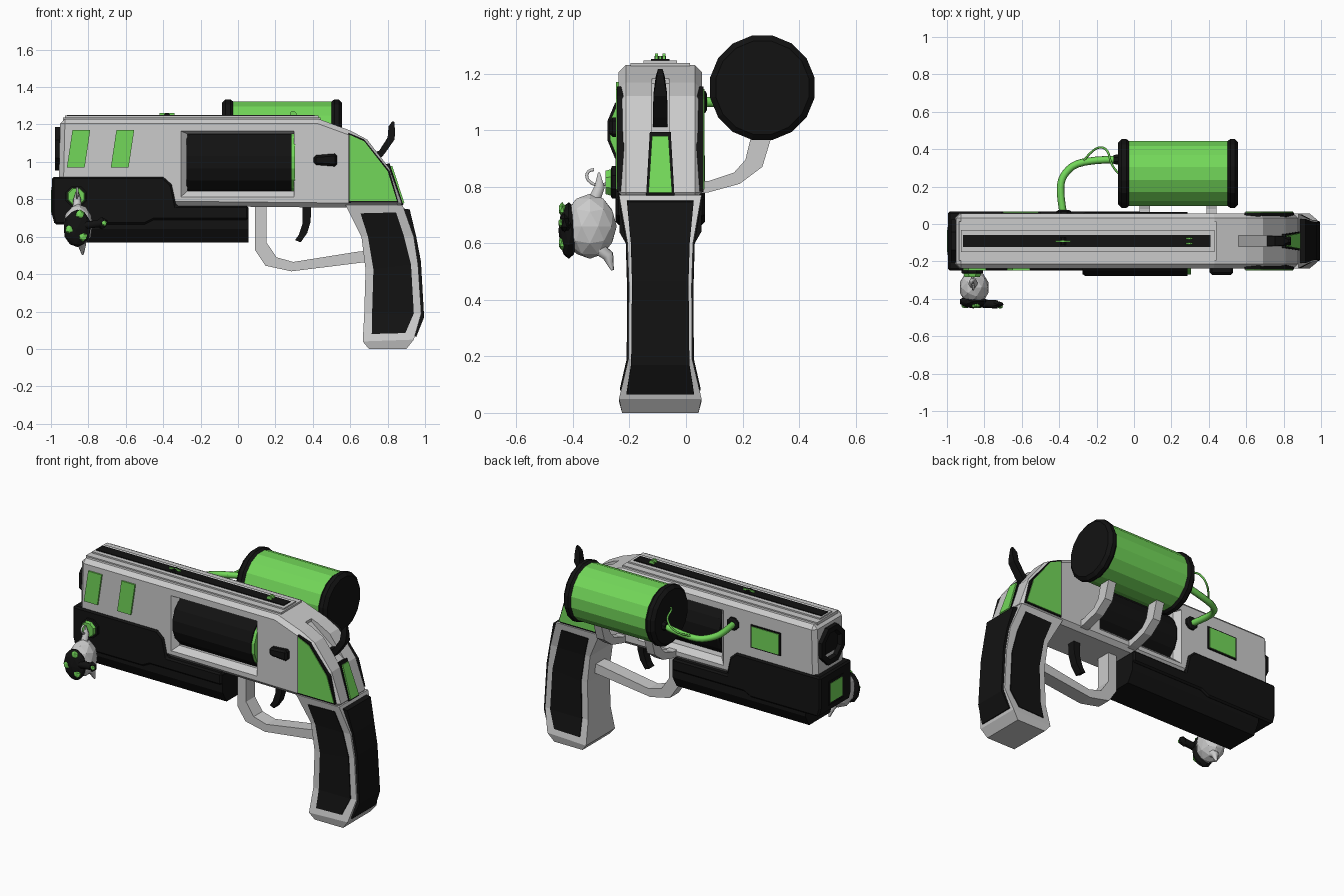
import bpy, bmesh, math
from mathutils import Vector, Matrix

CY = -0.091          # centre plane of the pistol
HW = 0.147           # half width of the frame

def material(name, rgb):
    m = bpy.data.materials.new(name)
    m.diffuse_color = (*rgb, 1)
    return m

BLACK = material("black", (0.006, 0.006, 0.006))
GREEN = material("green", (0.17, 0.68, 0.10))

def finish(name, data, col):
    ob = bpy.data.objects.new(name, data)
    bpy.context.collection.objects.link(ob)
    if col:
        data.materials.append(col)
    return ob

def loft(name, rings, col=None):
    bm = bmesh.new()
    vs = [[bm.verts.new(p) for p in r] for r in rings]
    n = len(vs[0])
    for a, b in zip(vs, vs[1:]):
        for i in range(n):
            bm.faces.new((a[i], a[(i + 1) % n], b[(i + 1) % n], b[i]))
    bm.faces.new(vs[0])
    bm.faces.new(vs[-1])
    bmesh.ops.recalc_face_normals(bm, faces=bm.faces)
    me = bpy.data.meshes.new(name)
    bm.to_mesh(me)
    bm.free()
    return finish(name, me, col)

def place(axis, t, p):
    return (t, p[0], p[1]) if axis == 'x' else (p[0], t, p[1])

def prism(name, pts, axis, a, b, col=None, bevel=0):
    ob = loft(name, [[place(axis, t, p) for p in pts] for t in (a, b)], col)
    if bevel:
        m = ob.modifiers.new("bevel", 'BEVEL')
        m.width, m.segments, m.limit_method, m.angle_limit = bevel, 1, 'ANGLE', math.radians(60)
    return ob

def rect(x0, x1, z0, z1):
    return [(x0, z0), (x1, z0), (x1, z1), (x0, z1)]

def lathe(name, axis, c, prof, n, col=None):
    ang = [2 * math.pi * (i + 0.5) / n for i in range(n)]
    return loft(name, [[place(axis, t, (c[0] + r * math.cos(a), c[1] + r * math.sin(a)))
                        for a in ang] for t, r in prof], col)

def tube(name, pts, r, col=None, radii=None, kind='NURBS'):
    cu = bpy.data.curves.new(name, 'CURVE')
    cu.dimensions, cu.bevel_depth, cu.bevel_resolution = '3D', r, 1
    cu.use_fill_caps, cu.resolution_u = True, 4
    s = cu.splines.new(kind)
    s.points.add(len(pts) - 1)
    for i, p in enumerate(pts):
        s.points[i].co = (*p, 1)
        s.points[i].radius = radii[i] if radii else 1
    if kind == 'NURBS':
        s.order_u, s.use_endpoint_u = 3, True
    return finish(name, cu, col)

def ball(name, c, size, col=None, sub=2):
    bm = bmesh.new()
    bmesh.ops.create_icosphere(bm, subdivisions=sub, radius=1,
                               matrix=Matrix.Translation(c) @ Matrix.Diagonal((*size, 1)))
    me = bpy.data.meshes.new(name)
    bm.to_mesh(me)
    bm.free()
    return finish(name, me, col)

def grown(pts, d):
    c = sum((Vector(p) for p in pts), Vector((0, 0))) / len(pts)
    return [tuple(Vector(p) + (Vector(p) - c).normalized() * d) for p in pts]

def cut(ob, cutter):
    cutter.hide_render = True
    cutter.hide_set(True)
    m = ob.modifiers.new("cut", 'BOOLEAN')
    m.operation, m.object, m.solver = 'DIFFERENCE', cutter, 'EXACT'

def inlay(name, pts, side, border=0.014):
    # green window in a slightly larger black surround
    y = CY + side * HW
    if border:
        prism(name + "_border", grown(pts, border), 'y', y - side * 0.02, y + side * 0.006, BLACK)
    prism(name, pts, 'y', y - side * 0.02, y + side * 0.01, GREEN)

# frame with cylinder window and hammer slot
frame = prism("frame", [(-0.96, 0.8), (-0.95, 1.23), (0.43, 1.23), (0.6, 1.168), (0.69, 1.12), (0.81, 0.965),
                        (0.885, 0.755), (0.58, 0.755), (-0.4, 0.765)], 'y', CY - HW, CY + HW, None, 0.025)
window = []
for d, g in ((-0.16, 1), (-0.115, 0), (0.115, 0), (0.16, 1)):
    window.append([(x, CY + d, z) for x, z in rect(-0.27 - 0.05 * g, 0.3, 0.845 - 0.045 * g, 1.15 + 0.02 * g)])
cut(frame, loft("window_cutter", window))
cut(frame, prism("slot_cutter", [(0.56, 1.3), (0.56, 1.165), (0.68, 1.07), (0.79, 0.985), (0.9, 1.0), (0.9, 1.3)],
                 'y', CY - 0.03, CY + 0.03))

# top rail
prism("rail_base", rect(-0.935, 0.44, 1.2, 1.238), 'y', CY - 0.105, CY + 0.105)
prism("rail", rect(-0.925, 0.43, 1.22, 1.247), 'y', CY - 0.06, CY + 0.06)
prism("rail_inlay", rect(-0.915, 0.41, 1.23, 1.252), 'y', CY - 0.033, CY + 0.033, BLACK)
lathe("front_sight_base", 'y', (-0.38, 1.245), [(CY - 0.02, 0.018), (CY + 0.02, 0.018)], 8, BLACK)
prism("front_sight", rect(-0.42, -0.34, 1.25, 1.262), 'y', CY - 0.004, CY + 0.004, GREEN)
for s in (-1, 1):
    y = CY + s * 0.013
    lathe("rear_sight", 'y', (0.295, 1.255), [(y - 0.005, 0.018), (y + 0.005, 0.018)], 8, GREEN)

# muzzle
lathe("muzzle", 'x', (CY, 1.07), [(-0.93, 0.125), (-0.978, 0.125), (-0.978, 0.09), (-0.955, 0.08)], 8, BLACK)

# lower barrel shroud
prism("shroud_upper", [(-0.995, 0.92), (-0.4, 0.92), (-0.355, 0.88), (-0.33, 0.765), (0.055, 0.765),
                       (0.055, 0.69), (-0.45, 0.69), (-0.5, 0.665), (-0.98, 0.665), (-0.995, 0.72)],
      'y', CY - 0.158, CY + 0.158, BLACK, 0.01)
prism("shroud_lower", [(CY + a, z) for a, z in ((-0.145, 0.75), (-0.145, 0.64), (-0.105, 0.57), (0.105, 0.57),
                                                (0.145, 0.64), (0.145, 0.75))], 'x', -0.88, 0.057, BLACK)
prism("front_lamp_border", rect(CY - 0.075, CY + 0.075, 0.715, 0.865), 'x', -0.95, -0.998, BLACK)
prism("front_lamp", rect(CY - 0.06, CY + 0.06, 0.73, 0.85), 'x', -0.95, -1.0, GREEN)

# revolving cylinder
lathe("cylinder", 'x', (-0.107, 0.998), [(-0.275, 0.165), (-0.26, 0.174), (0.285, 0.174)], 16, BLACK)
lathe("cylinder_ring", 'x', (-0.107, 0.998), [(0.28, 0.165), (0.305, 0.165)], 16, GREEN)

# side windows and latch
for x in (-0.885, -0.65):
    inlay("side_strip", [(x, 1.17), (x + 0.095, 1.17), (x + 0.065, 0.97), (x - 0.03, 0.97)], -1, 0)
inlay("far_window", rect(-0.7, -0.51, 0.99, 1.12), 1)
for s in (-1, 1):
    inlay("rear_window", [(0.597, 1.145), (0.675, 1.11), (0.8, 0.95), (0.85, 0.79), (0.597, 0.79)], s, 0.01)
prism("latch", [(0.405, 0.985), (0.405, 1.035), (0.53, 1.045), (0.53, 0.975)], 'y', CY - 0.13, -0.272, BLACK, 0.012)

# rear lamp on the sloping back
def back_plate(name, grow, lift, col):
    rings = []
    for d in (-0.03, lift):
        rings.append([(x + d, CY + y, z + d * 0.35) for x, z, y in (
            (0.81 - grow, 0.975 + grow * 2, -0.029 - grow), (0.81 - grow, 0.975 + grow * 2, 0.029 + grow),
            (0.876, 0.775 - grow, 0.042 + grow), (0.876, 0.775 - grow, -0.042 - grow))])
    loft(name, rings, col)
back_plate("rear_lamp_border", 0.008, 0.008, BLACK)
back_plate("rear_lamp", 0, 0.014, GREEN)

# hammer
hammer = [[(x, CY + s * w, z) for x, z, s in ((xa, za, -1), (xa, za, 1), (xb, zb, 1), (xb, zb, -1))]
          for xa, za, xb, zb, w in ((0.66, 1.03, 0.72, 0.97, 0.026), (0.755, 1.06, 0.785, 1.045, 0.026),
                                    (0.8, 1.13, 0.837, 1.12, 0.024), (0.805, 1.19, 0.84, 1.165, 0.016),
                                    (0.825, 1.217, 0.835, 1.217, 0.008))]
loft("hammer", hammer, BLACK)

# grip: height, front x, back x, half width
def stack(name, rows, col=None):
    loft(name, [[(xf, CY - w, z), (xb, CY - w, z2), (xb, CY + w, z2), (xf, CY + w, z)]
                for z, z2, xf, xb, w in rows], col)
stack("grip", [(0, 0, 0.7, 0.9, 0.135), (0.04, 0.05, 0.667, 0.94, 0.146), (0.19, 0.19, 0.675, 0.98, 0.113),
               (0.425, 0.45, 0.682, 0.963, 0.111), (0.6, 0.6, 0.66, 0.94, 0.116), (0.77, 0.77, 0.575, 0.88, 0.146)])
stack("grip_panels", [(0.08, 0.085, 0.715, 0.895, 0.143), (0.19, 0.19, 0.717, 0.94, 0.119),
                      (0.425, 0.45, 0.724, 0.925, 0.117), (0.6, 0.6, 0.695, 0.888, 0.122),
                      (0.725, 0.73, 0.655, 0.845, 0.143)], BLACK)
stack("backstrap", [(0.08, 0.065, 0.88, 0.953, 0.12), (0.18, 0.17, 0.9, 0.995, 0.103), (0.45, 0.468, 0.9, 0.978, 0.1),
                    (0.6, 0.6, 0.88, 0.953, 0.104), (0.757, 0.746, 0.84, 0.918, 0.118)], BLACK)

# trigger guard and trigger
prism("trigger_guard", [(0.09, 0.77), (0.09, 0.53), (0.147, 0.445), (0.285, 0.415), (0.69, 0.465), (0.69, 0.525),
                        (0.64, 0.52), (0.295, 0.465), (0.206, 0.49), (0.152, 0.57), (0.152, 0.77)],
      'y', CY - 0.045, CY + 0.045)
prism("trigger", [(0.345, 0.77), (0.345, 0.67), (0.325, 0.61), (0.305, 0.582), (0.335, 0.57), (0.37, 0.62),
                  (0.388, 0.68), (0.392, 0.77)], 'y', CY - 0.025, CY + 0.025, BLACK)

# side tank with caps and brackets
TC = (0.27, 1.15)
lathe("tank", 'x', TC, [(-0.05, 0.177), (0.52, 0.177)], 16, GREEN)
for name, x0, x1 in (("tank_front_cap", -0.022, -0.086), ("tank_rear_cap", 0.497, 0.557)):
    d = (x1 - x0) * 0.3
    lathe(name, 'x', TC, [(x0, 0.174), (x0 + d, 0.188), (x1 - d, 0.188), (x1, 0.168)], 16, BLACK)
for x in (0.03, 0.387):
    prism("tank_bracket", [(0.04, 0.775), (0.08, 0.78), (0.19, 0.81), (0.27, 0.87), (0.305, 0.985), (0.232, 0.985),
                           (0.21, 0.895), (0.17, 0.85), (0.08, 0.82), (0.04, 0.82)], 'x', x, x + 0.055)

# hose, wire and fittings
tube("hose", [(-0.375, 0.04, 1.1), (-0.4, 0.17, 1.1), (-0.38, 0.27, 1.09), (-0.28, 0.345, 1.08),
              (-0.08, 0.345, 1.12)], 0.02, GREEN)
tube("wire", [(-0.29, 0.31, 1.09), (-0.22, 0.41, 1.12), (-0.14, 0.41, 1.2), (-0.12, 0.3, 1.22),
              (-0.07, 0.26, 1.2)], 0.006, GREEN)
lathe("hose_port", 'y', (-0.375, 1.1), [(0.03, 0.042), (0.068, 0.042), (0.075, 0.03)], 8, BLACK)
lathe("tank_port", 'x', (0.345, 1.12), [(-0.08, 0.03), (-0.11, 0.026)], 8, BLACK)

# charm mount on the near side
lathe("charm_mount", 'y', (-0.865, 0.815), [(-0.24, 0.062), (-0.262, 0.062), (-0.266, 0.05)], 8, BLACK)
lathe("charm_mount_ring", 'y', (-0.865, 0.815), [(-0.26, 0.052), (-0.284, 0.045)], 8, GREEN)
tube("charm_hook", [(-0.865, -0.28, 0.81), (-0.86, -0.32, 0.80), (-0.86, -0.355, 0.83), (-0.86, -0.345, 0.86),
                    (-0.86, -0.325, 0.86)], 0.006)

# hanging mascot head with mask, lenses and ears
ball("charm_head", (-0.855, -0.34, 0.66), (0.08, 0.095, 0.115))
ball("charm_mask", (-0.86, -0.415, 0.645), (0.075, 0.036, 0.1), BLACK)
for x, z in ((-0.845, 0.72), (-0.9, 0.64), (-0.83, 0.6)):
    ball("charm_lens", (x, -0.438, z), (0.026, 0.014, 0.026), GREEN, 1)
tube("charm_filter_arm", [(-0.82, -0.425, 0.66), (-0.73, -0.43, 0.672)], 0.022, BLACK, None, 'POLY')
ball("charm_filter", (-0.728, -0.43, 0.672), (0.034, 0.018, 0.034), BLACK, 1)
ball("charm_filter_light", (-0.715, -0.443, 0.672), (0.016, 0.01, 0.016), GREEN, 1)
tube("charm_upper_ear", [(-0.86, -0.33, 0.74), (-0.86, -0.305, 0.8), (-0.86, -0.308, 0.85)], 0.026,
     None, [1, 0.8, 0.15], 'POLY')
tube("charm_lower_ear", [(-0.84, -0.32, 0.59), (-0.835, -0.275, 0.555), (-0.83, -0.26, 0.505)], 0.028,
     None, [1, 0.8, 0.2], 'POLY')
